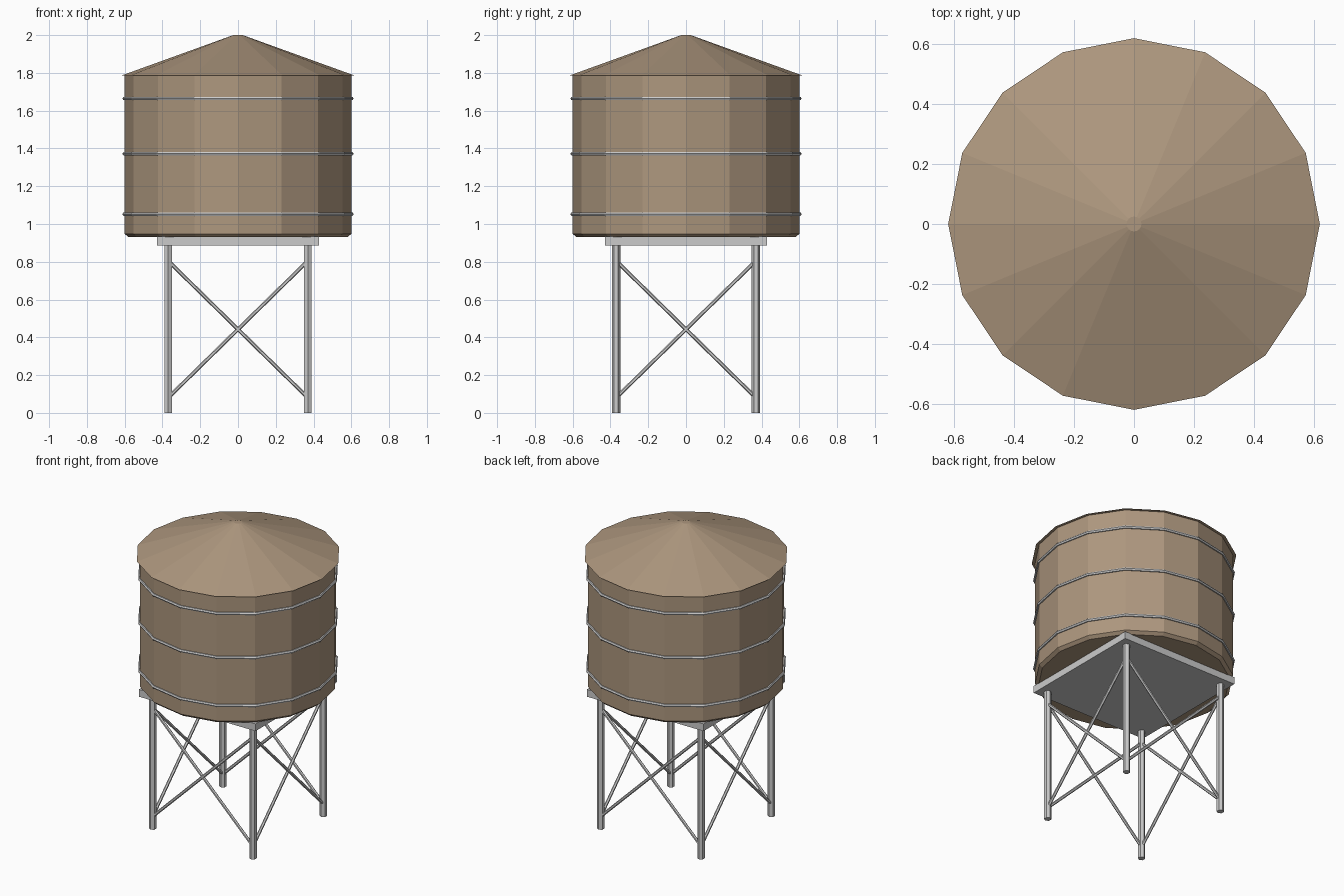
import bpy, bmesh, math
from mathutils import Vector, Matrix

if "Cube" in bpy.data.objects:
    bpy.data.objects.remove(bpy.data.objects["Cube"])

wood = bpy.data.materials.new("brown_wood")
wood.diffuse_color = (0.42, 0.31, 0.21, 1)
wood.use_nodes = True
wood.node_tree.nodes["Principled BSDF"].inputs["Base Color"].default_value = wood.diffuse_color


def make_object(name, bm, mat=None):
    bmesh.ops.recalc_face_normals(bm, faces=bm.faces)
    mesh = bpy.data.meshes.new(name)
    bm.to_mesh(mesh)
    bm.free()
    obj = bpy.data.objects.new(name, mesh)
    bpy.context.collection.objects.link(obj)
    if mat:
        mesh.materials.append(mat)
    return obj


def lathe(name, profile, mat=None, closed=False, sides=16):
    """Spin (radius, z) points into a faceted solid, or a ring if closed."""
    bm = bmesh.new()
    rings = [[bm.verts.new((r * math.cos(2 * math.pi * i / sides),
                            r * math.sin(2 * math.pi * i / sides), z))
              for i in range(sides)] for r, z in profile]
    pairs = list(zip(rings, rings[1:]))
    if closed:
        pairs.append((rings[-1], rings[0]))
    else:
        bm.faces.new(rings[0])
        bm.faces.new(rings[-1])
    for a, b in pairs:
        for i in range(sides):
            j = (i + 1) % sides
            bm.faces.new((a[i], a[j], b[j], b[i]))
    return make_object(name, bm, mat)


def rod(name, start, end, radius, sides=6):
    start, end = Vector(start), Vector(end)
    axis = end - start
    bm = bmesh.new()
    turn = Matrix.Identity(4)
    if axis.xy.length > 1e-6:
        turn = axis.to_track_quat('Z', 'Y').to_matrix().to_4x4()
    bmesh.ops.create_cone(bm, cap_ends=True, segments=sides, radius1=radius,
                          radius2=radius, depth=axis.length,
                          matrix=Matrix.Translation((start + end) / 2) @ turn)
    return make_object(name, bm)


# Tank with a chamfered bottom edge, and conical roof with small flat tip
lathe("tank", [(0.58, 0.93), (0.60, 0.948), (0.60, 1.785)], wood)
lathe("roof", [(0.62, 1.785), (0.025, 2.0)], wood)

# Metal hoops around the tank
for n, z in enumerate((1.052, 1.372, 1.665)):
    section = [(0.602 + 0.01 * math.cos(k * math.pi / 3),
                z + 0.01 * math.sin(k * math.pi / 3)) for k in range(6)]
    lathe(f"hoop_{n + 1}", section, closed=True)

# Square platform
bm = bmesh.new()
bmesh.ops.create_cube(bm, size=1, matrix=Matrix.Translation((0, 0, 0.909))
                      @ Matrix.Diagonal((0.86, 0.86, 0.048, 1)))
make_object("platform", bm)

# Legs, with crossed braces on each of the four sides
P = 0.37
corners = [(-P, -P), (P, -P), (P, P), (-P, P)]
sides = ("front", "right", "back", "left")
for i, side in enumerate(sides):
    a, b = corners[i], corners[(i + 1) % 4]
    rod(f"leg_{i + 1}", (*a, 0), (*a, 0.89), 0.0225)
    rod(f"{side}_brace_1", (*a, 0.08), (*b, 0.805), 0.01)
    rod(f"{side}_brace_2", (*a, 0.805), (*b, 0.08), 0.01)
